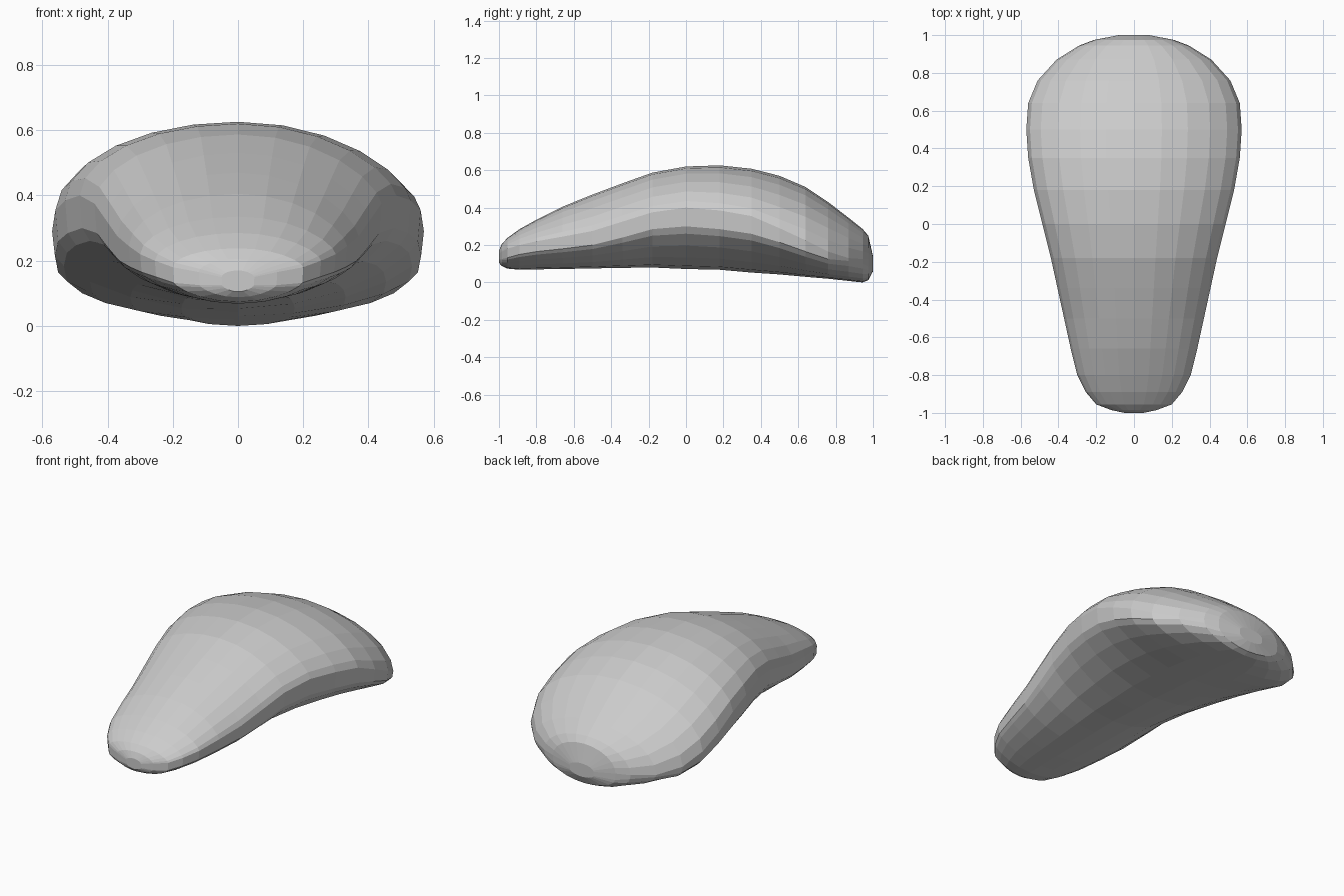
import bpy, bmesh
from math import sin, cos, pi

# Stations along the body: y, half width, top z, upper rim z, lower rim z, bottom z
STATIONS = [
    (-1.00, 0.05, 0.170, 0.150, 0.125, 0.105),
    (-0.985, 0.12, 0.205, 0.165, 0.125, 0.088),
    (-0.955, 0.20, 0.238, 0.180, 0.132, 0.074),
    (-0.89, 0.255, 0.285, 0.200, 0.150, 0.068),
    (-0.80, 0.30, 0.335, 0.220, 0.165, 0.070),
    (-0.66, 0.335, 0.405, 0.245, 0.180, 0.072),
    (-0.50, 0.37, 0.470, 0.275, 0.200, 0.075),
    (-0.34, 0.405, 0.530, 0.325, 0.240, 0.078),
    (-0.18, 0.44, 0.587, 0.375, 0.285, 0.080),
    (0.00, 0.485, 0.620, 0.400, 0.300, 0.072),
    (0.18, 0.53, 0.626, 0.385, 0.285, 0.068),
    (0.35, 0.56, 0.608, 0.355, 0.260, 0.053),
    (0.50, 0.57, 0.570, 0.290, 0.215, 0.043),
    (0.64, 0.56, 0.510, 0.225, 0.165, 0.030),
    (0.76, 0.51, 0.430, 0.165, 0.125, 0.020),
    (0.87, 0.41, 0.345, 0.130, 0.115, 0.008),
    (0.945, 0.29, 0.285, 0.125, 0.100, 0.000),
    (0.975, 0.21, 0.250, 0.125, 0.085, 0.012),
    (1.00, 0.08, 0.140, 0.110, 0.085, 0.060),
]
UPPER, LOWER = 6, 5


def half_ring(y, w, top, hi, lo, bot, slope):
    """One half of a cross-section, from top centre to bottom centre."""
    back = min(max((y - 0.45) / 0.4, 0), 1)
    up_pow = slope + (1.0 - slope) * back
    low_pow = 1.5 - 0.35 * back
    pts = []
    for i in range(UPPER + 1):
        t = i / UPPER * pi / 2
        pts.append((w * sin(t), hi + (top - hi) * abs(cos(t)) ** up_pow))
    for i in range(LOWER + 1):
        t = (1 - i / LOWER) * pi / 2
        pts.append((w * 0.985 * sin(t), lo - (lo - bot) * abs(cos(t)) ** low_pow))
    return pts


# Loft the closed body through all stations (right shoulder slopes a little more)
bm = bmesh.new()
rings = []
for y, *section in STATIONS:
    right = half_ring(y, *section, 1.35)
    left = [(-x, z) for x, z in reversed(half_ring(y, *section, 1.05)[1:-1])]
    rings.append([bm.verts.new((x, y, z)) for x, z in right + left])

n = len(rings[0])
for a, b in zip(rings, rings[1:]):
    for i in range(n):
        j = (i + 1) % n
        bm.faces.new((a[i], a[j], b[j], b[i]))

# Close the two blunt ends
bm.faces.new(rings[0])
bm.faces.new(rings[-1])
bmesh.ops.recalc_face_normals(bm, faces=bm.faces)

mesh = bpy.data.meshes.new("curved_body")
bm.to_mesh(mesh)
bm.free()
body = bpy.data.objects.new("curved_body", mesh)
bpy.context.collection.objects.link(body)
